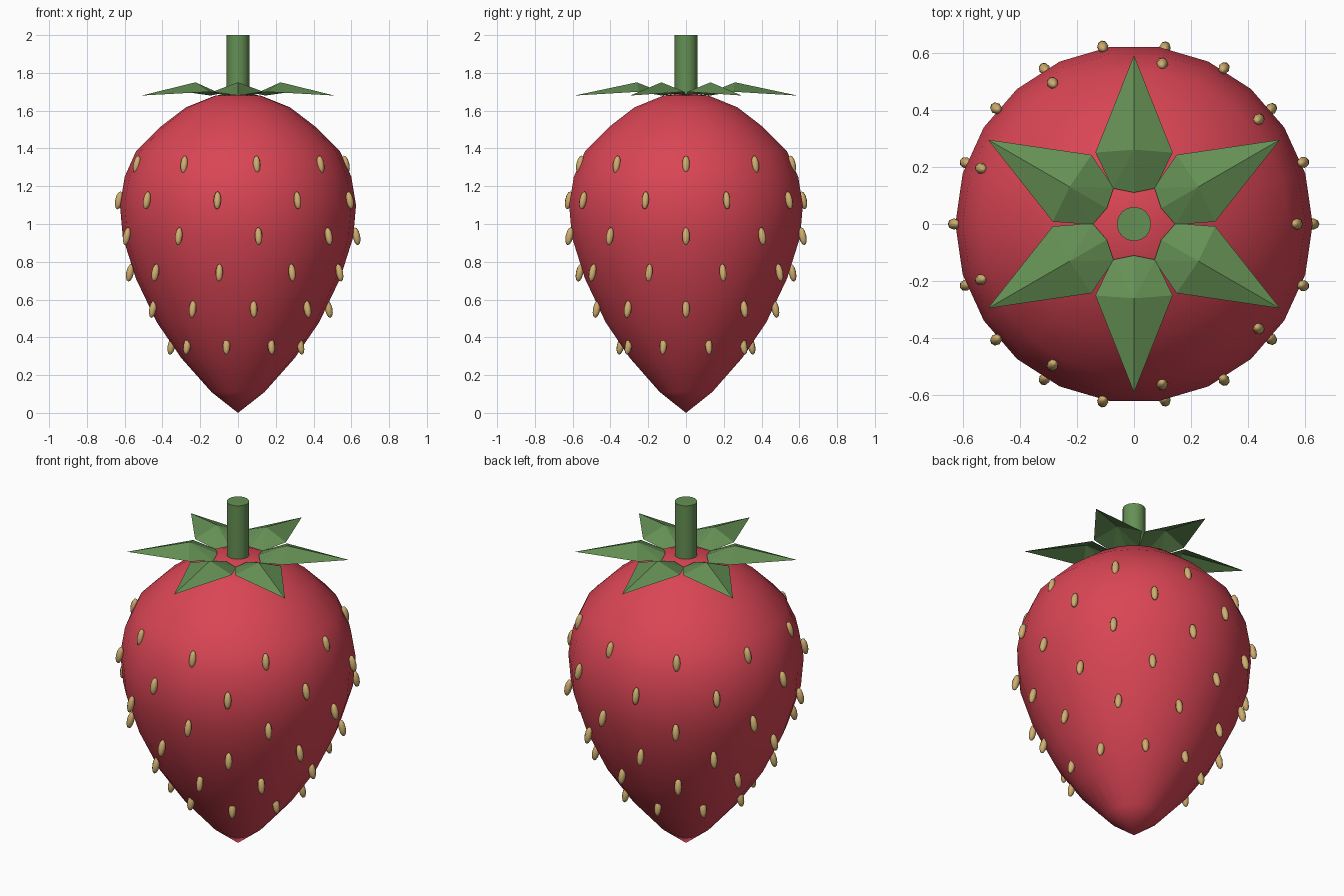
import bpy, bmesh, math
from mathutils import Matrix

if "Cube" in bpy.data.objects:
    bpy.data.objects.remove(bpy.data.objects["Cube"])


def material(name, rgb):
    m = bpy.data.materials.new(name)
    m.diffuse_color = (*rgb, 1)
    m.use_nodes = True
    m.node_tree.nodes["Principled BSDF"].inputs["Base Color"].default_value = m.diffuse_color
    return m


def add_object(name, bm, mat, smooth):
    bmesh.ops.recalc_face_normals(bm, faces=bm.faces) if smooth else None
    me = bpy.data.meshes.new(name)
    for f in bm.faces:
        f.smooth = smooth
    bm.to_mesh(me)
    bm.free()
    me.materials.append(mat)
    ob = bpy.data.objects.new(name, me)
    bpy.context.collection.objects.link(ob)
    return ob


red = material("red", (0.70, 0.06, 0.09))
green = material("green", (0.13, 0.28, 0.09))
tan = material("tan", (0.62, 0.42, 0.16))

# Fruit body: lathed profile with 22 sides
profile = [(0, 0), (0.14, 0.11), (0.30, 0.29), (0.43, 0.48), (0.54, 0.71),
           (0.61, 0.93), (0.625, 1.10), (0.60, 1.25), (0.54, 1.385),
           (0.41, 1.515), (0.275, 1.618), (0.12, 1.68), (0, 1.695)]
bm = bmesh.new()
verts = [bm.verts.new((r, 0, z)) for r, z in profile]
edges = [bm.edges.new(p) for p in zip(verts, verts[1:])]
bmesh.ops.spin(bm, geom=verts + edges, cent=(0, 0, 0), axis=(0, 0, 1),
               angle=math.tau, steps=22, use_merge=True)
bmesh.ops.remove_doubles(bm, verts=bm.verts, dist=0.0005)
add_object("fruit_body", bm, red, True)

# Seeds: six staggered rings of nine, leaning slightly inward
rows = [(0.352, 0.355), (0.48, 0.55), (0.572, 0.742),
        (0.627, 0.935), (0.63, 1.125), (0.57, 1.315)]
bm = bmesh.new()
for i, (r, z) in enumerate(rows):
    start = 20 if i % 2 == 0 else 0
    if i in (1, 3, 5):
        start = 0
    for k in range(9):
        m = (Matrix.Rotation(math.radians(start + 40 * k), 4, 'Z')
             @ Matrix.Translation((r, 0, z))
             @ Matrix.Rotation(-0.2, 4, 'Y')
             @ Matrix.Diagonal((0.02, 0.02, 0.048, 1)))
        bmesh.ops.create_uvsphere(bm, u_segments=8, v_segments=6, radius=1, matrix=m)
add_object("seeds", bm, tan, True)

# Leaves: six folded kite shapes with a raised middle
leaf = [(0.11, 0, 1.69), (0.125, -0.075, 1.68), (0.25, -0.135, 1.70),
        (0.59, 0, 1.68), (0.25, 0.135, 1.70), (0.125, 0.075, 1.68)]
bm = bmesh.new()
for k in range(6):
    rot = Matrix.Rotation(math.radians(30 + 60 * k), 4, 'Z')
    rim = [bm.verts.new(p) for p in leaf]
    peak = bm.verts.new((0.26, 0, 1.75))
    for a, b in zip(rim, rim[1:] + rim[:1]):
        bm.faces.new((a, b, peak))
    bmesh.ops.transform(bm, matrix=rot, verts=rim + [peak])
add_object("leaves", bm, green, False)

# Stem
bpy.ops.mesh.primitive_cylinder_add(vertices=16, radius=0.06, depth=0.33,
                                    location=(0, 0, 1.835))
stem = bpy.context.object
stem.name = "stem"
stem.data.materials.append(green)
bpy.ops.object.shade_smooth_by_angle()
